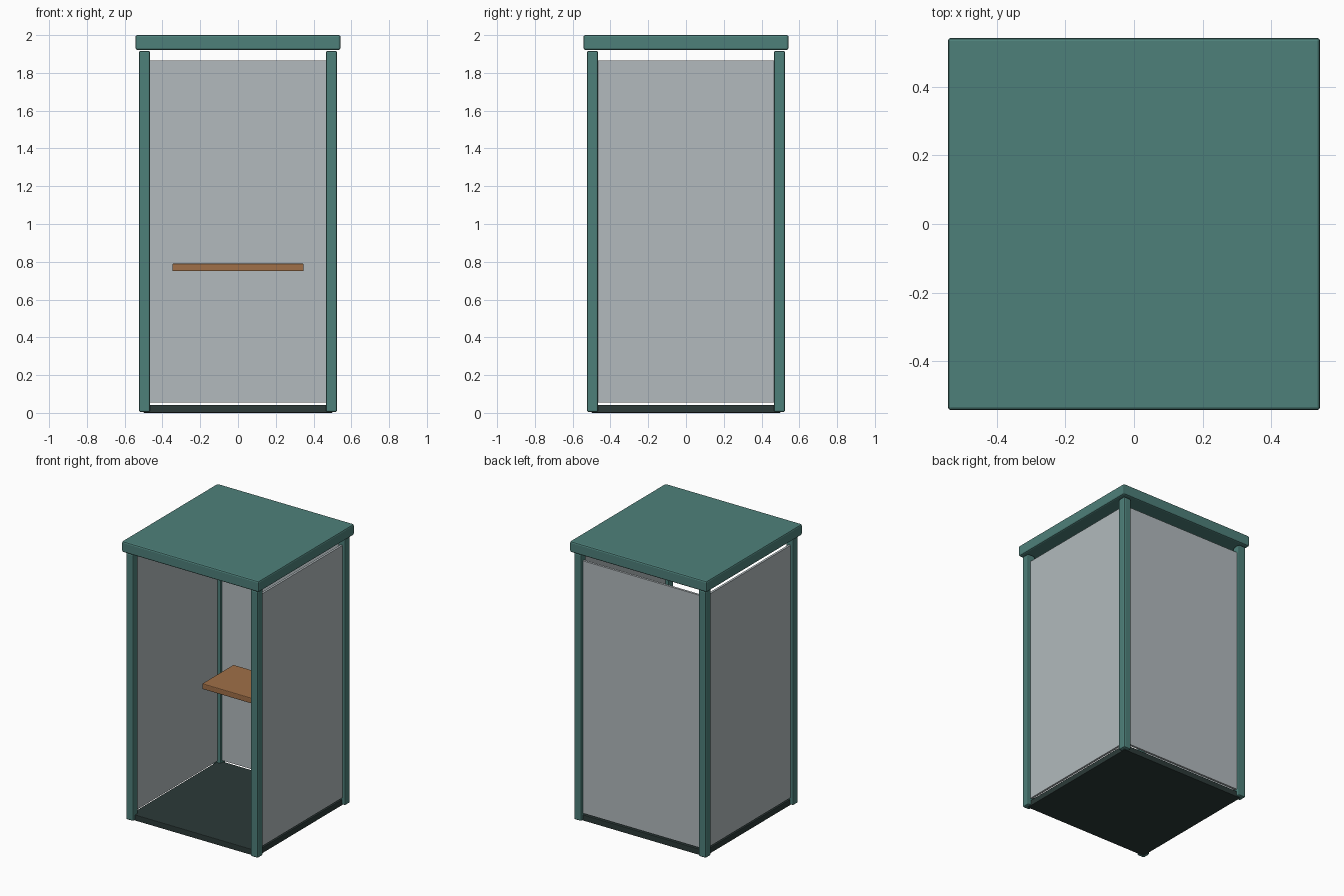
import bpy, bmesh
from mathutils import Vector

if "Cube" in bpy.data.objects:
    bpy.data.objects.remove(bpy.data.objects["Cube"])


def material(name, rgb):
    m = bpy.data.materials.new(name)
    m.diffuse_color = (*rgb, 1.0)
    m.use_nodes = True
    m.node_tree.nodes["Principled BSDF"].inputs["Base Color"].default_value = m.diffuse_color
    return m


green = material("muted green", (0.076, 0.216, 0.195))
grey = material("panel grey", (0.445, 0.491, 0.509))
dark = material("dark slate", (0.025, 0.042, 0.040))
wood = material("warm wood", (0.352, 0.162, 0.065))


def box(name, lo, hi, mat, bevel=0.0):
    """Box between two corners with optionally rounded edges."""
    lo, hi = Vector(lo), Vector(hi)
    size, mid = hi - lo, (lo + hi) / 2
    bm = bmesh.new()
    bmesh.ops.create_cube(bm, size=1)
    for v in bm.verts:
        v.co = Vector(a * b for a, b in zip(v.co, size))
    if bevel:
        bmesh.ops.bevel(bm, geom=bm.edges[:], offset=bevel, segments=2,
                        profile=0.5, affect='EDGES')
    mesh = bpy.data.meshes.new(name)
    bm.to_mesh(mesh)
    bm.free()
    mesh.materials.append(mat)
    ob = bpy.data.objects.new(name, mesh)
    ob.location = mid
    bpy.context.collection.objects.link(ob)
    return ob


# floor and roof slabs
box("floor", (-0.5, -0.5, 0), (0.5, 0.5, 0.042), dark, 0.004)
box("roof", (-0.543, -0.543, 1.922), (0.543, 0.543, 2.0), green, 0.01)

# four corner posts
for sx, side in ((-1, "left"), (1, "right")):
    for sy, end in ((-1, "front"), (1, "back")):
        x, y, h = sx * 0.495, sy * 0.495, 0.029
        box(f"{end}_{side}_post", (x - h, y - h, 0.004),
            (x + h, y + h, 1.917), green, 0.009)

# thin wall panels on both sides and the back; the front stays open
for sx, side in ((-1, "left"), (1, "right")):
    x = sx * 0.495
    box(f"{side}_panel", (x - 0.008, -0.475, 0.055),
        (x + 0.008, 0.475, 1.865), grey)
box("back_panel", (-0.475, 0.487, 0.055), (0.475, 0.503, 1.865), grey)

# shelf near the back wall
box("shelf", (-0.348, 0.09, 0.75), (0.348, 0.445, 0.79), wood, 0.005)
